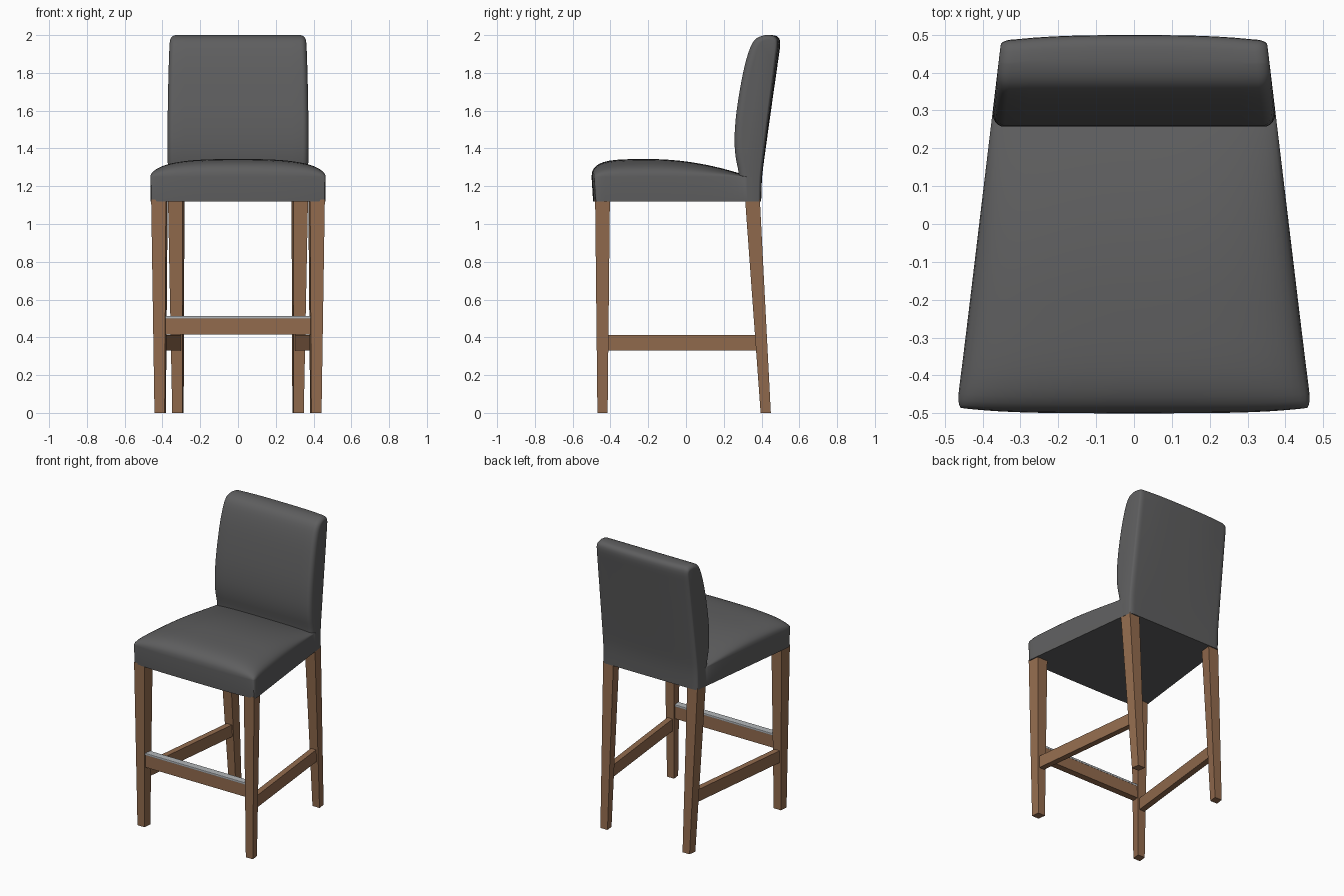
import bpy, bmesh, math
from mathutils import Vector

if "Cube" in bpy.data.objects:
    bpy.data.objects.remove(bpy.data.objects["Cube"])


def material(name, rgb):
    m = bpy.data.materials.new(name)
    m.diffuse_color = (*rgb, 1)
    m.use_nodes = True
    m.node_tree.nodes["Principled BSDF"].inputs["Base Color"].default_value = m.diffuse_color
    return m


GREY = material("charcoal upholstery", (0.112, 0.112, 0.114))
WOOD = material("brown wood", (0.29, 0.148, 0.076))
METAL = material("brushed metal", (0.45, 0.47, 0.49))
BOTTOM = 1.12


def half_width(y):
    """Plan taper shared by the seat and the back."""
    return 0.409 - 0.12 * y


def finish(name, bm, mat, smooth=False):
    bmesh.ops.recalc_face_normals(bm, faces=bm.faces)
    me = bpy.data.meshes.new(name)
    bm.to_mesh(me)
    bm.free()
    me.materials.append(mat)
    ob = bpy.data.objects.new(name, me)
    bpy.context.collection.objects.link(ob)
    if smooth:
        bpy.ops.object.select_all(action='DESELECT')
        ob.select_set(True)
        bpy.context.view_layer.objects.active = ob
        bpy.ops.object.shade_smooth_by_angle(angle=math.radians(40))
    return ob


def loft(bm, rings):
    """Join closed rings of points and cap both ends."""
    vs = [[bm.verts.new(p) for p in r] for r in rings]
    n = len(vs[0])
    for a, b in zip(vs, vs[1:]):
        for i in range(n):
            j = (i + 1) % n
            bm.faces.new((a[i], a[j], b[j], b[i]))
    bm.faces.new(vs[0])
    bm.faces.new(vs[-1])


def bar(name, ends, mat):
    """Straight bar through two quads of corner points."""
    bm = bmesh.new()
    loft(bm, ends)
    return finish(name, bm, mat)


# Seat: crowned cushion over a tapered plan
def seat_point(u, v):
    y = -0.5 + 0.425 * (v + 1)
    front = max(0.0, -v)
    x = u * half_width(y) * (1 - 0.025 * front ** 30)
    fall = max(0.0, 1 - abs(u) ** 3) ** 0.4 * max(0.0, 1 - front ** 6) ** 0.4
    drop = 0.075 * (max(0.0, y + 0.2) / 0.48) ** 2
    z = 1.25 + (0.094 - drop) * fall
    return Vector((x, y + 0.014 * abs(u) ** 4 * front ** 4, z))


bm = bmesh.new()
N = 28
s = [math.sin(math.pi / 2 * (2 * i / N - 1)) for i in range(N + 1)]
g = [[bm.verts.new(seat_point(u, v)) for u in s] for v in s]
for j in range(N):
    for i in range(N):
        bm.faces.new((g[j][i], g[j][i + 1], g[j + 1][i + 1], g[j + 1][i]))
rim = (g[0] + [g[j][N] for j in range(1, N)] + g[N][::-1]
       + [g[j][0] for j in range(N - 1, 0, -1)])
low = []
for v in rim:
    y = v.co.y + (0.008 if v.co.y < -0.47 else 0)
    low.append(bm.verts.new((v.co.x, y, BOTTOM)))
for i in range(len(rim)):
    j = (i + 1) % len(rim)
    bm.faces.new((rim[i], rim[j], low[j], low[i]))
bm.faces.new(low)
finish("seat", bm, GREY, True)

# Backrest: curved side profile (y, z) swept across x with rounded ends
KEYS = [(0.285, 1.12), (0.28, 1.26), (0.262, 1.36), (0.257, 1.46), (0.268, 1.6),
        (0.298, 1.78), (0.328, 1.9), (0.36, 1.97), (0.405, 1.997), (0.455, 2.0),
        (0.487, 1.99), (0.499, 1.955), (0.487, 1.86), (0.457, 1.65),
        (0.422, 1.4), (0.403, 1.25), (0.398, 1.12)]
keys = [Vector(k) for k in KEYS]
prof = []
for i in range(len(keys) - 1):
    p0, p1 = keys[max(i - 1, 0)], keys[i]
    p2, p3 = keys[i + 1], keys[min(i + 2, len(keys) - 1)]
    for k in range(3):
        t = k / 3
        prof.append(0.5 * (2 * p1 + (p2 - p0) * t + (2 * p0 - 5 * p1 + 4 * p2 - p3) * t * t
                           + (3 * p1 - p0 - 3 * p2 + p3) * t ** 3))
prof.append(keys[-1])


def back_ring(t, inset_x, d):
    ring = []
    for i, p in enumerate(prof):
        tan = (prof[min(i + 1, len(prof) - 1)] - prof[max(i - 1, 0)]).normalized()
        n = Vector((tan.y, -tan.x))            # points into the profile
        y = p.x + n.x * d * (1 if n.x > 0 else 0.35)
        z = p.y + (n.y * d * 0.6 if p.y > 1.8 else 0)
        up = (p.y - BOTTOM) / 0.88
        if n.x < 0:
            y -= 0.012 * abs(t) ** 3 * up      # rear face bows outwards
        ring.append((t * (half_width(y) - inset_x), y, z))
    return ring


ROUND = [(0.035 * (1 - math.sin(a)), 0.042 * (1 - math.cos(a)))
         for a in [math.pi / 2 * k / 6 for k in range(7)]]
rings = [back_ring(-1, ix, d) for ix, d in ROUND[::-1]]
rings += [back_ring(k / 6, 0.035, 0) for k in range(-5, 6)]
rings += [back_ring(1, ix, d) for ix, d in ROUND]
bm = bmesh.new()
loft(bm, rings)
finish("backrest", bm, GREY, True)


# Legs and side rails, one set per side
def leg_quad(side, x, y, z, w):
    h = w / 2
    return [(side * (x + a * h - 0.12 * b * h), y + b * h, z)
            for a, b in ((-1, -1), (1, -1), (1, 1), (-1, 1))]


for side, tag in ((1, "right"), (-1, "left")):
    bar("front_leg_" + tag, [leg_quad(side, 0.412, -0.442, 0, 0.054),
                             leg_quad(side, 0.416, -0.442, BOTTOM + 0.01, 0.078)], WOOD)
    bar("back_leg_" + tag, [leg_quad(side, 0.318, 0.422, 0, 0.054),
                            leg_quad(side, 0.327, 0.352, BOTTOM + 0.01, 0.078)], WOOD)
    bar("side_rail_" + tag,
        [[(side * (x + a * 0.02), y + (z - 0.37) * k, z)
          for a, z in ((-1, 0.33), (1, 0.33), (1, 0.413), (-1, 0.413))]
         for x, y, k in ((0.412, -0.425, 0), (0.321, 0.385, -0.06))], WOOD)


# Front footrest with a metal cap strip
def cross_bar(name, half, y0, y1, z0, z1, mat):
    return bar(name, [[(x, y, z) for y, z in ((y0, z0), (y1, z0), (y1, z1), (y0, z1))]
                      for x in (-half, half)], mat)


cross_bar("front_rail", 0.392, -0.465, -0.42, 0.415, 0.50, WOOD)
cap = cross_bar("footrest_strip", 0.388, -0.467, -0.418, 0.498, 0.513, METAL)
bev = cap.modifiers.new("soft edge", 'BEVEL')
bev.width = 0.004
bev.segments = 2
